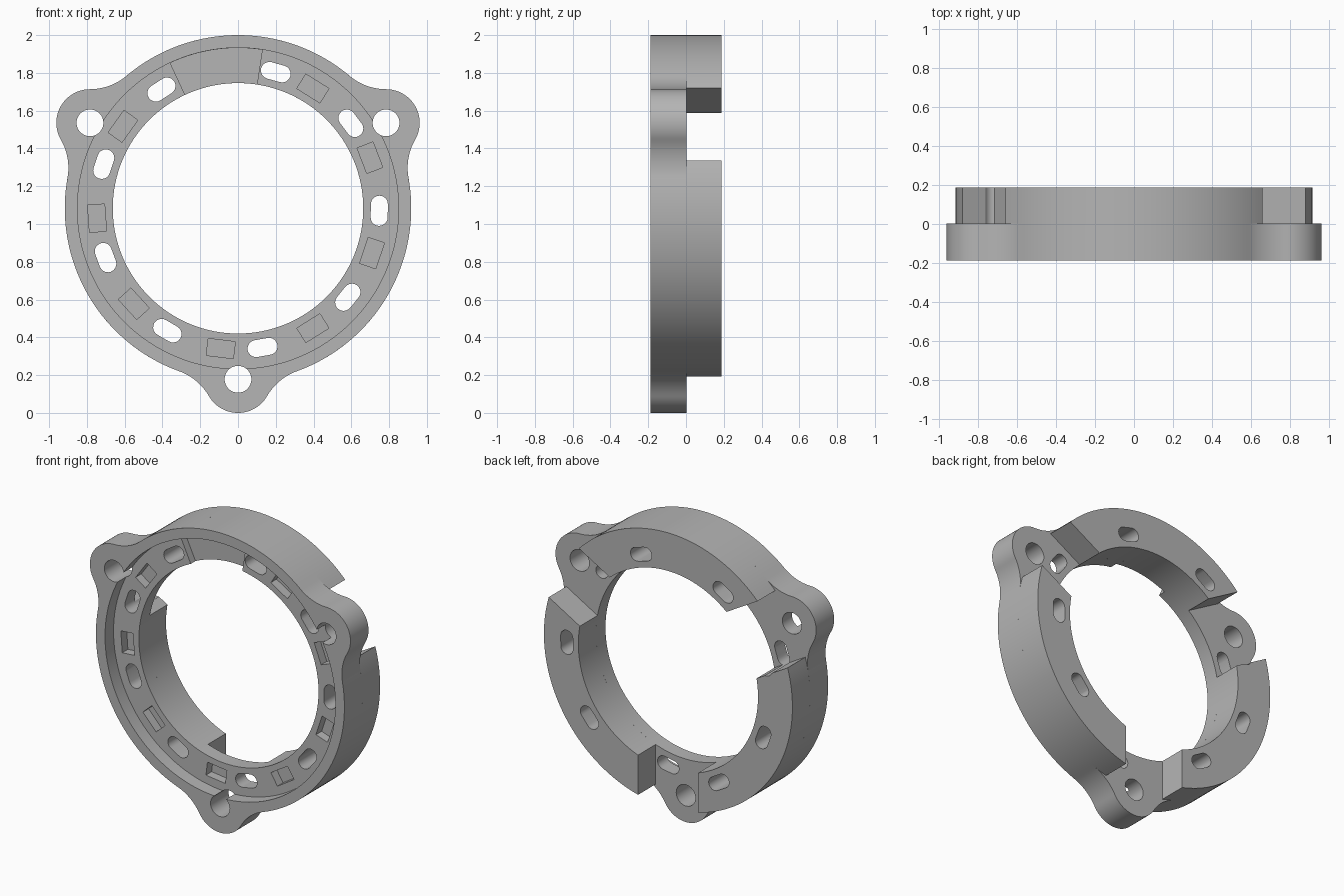
import bpy, bmesh
from math import sin, cos, asin, acos, atan2, hypot, radians, degrees

if "Cube" in bpy.data.objects:
    bpy.data.objects.remove(bpy.data.objects["Cube"])

# Main dimensions
CZ = 1.083                     # height of the ring axis
FRONT, STEP, BACK = -0.188, 0.002, 0.188
OUTER, INNER, RECESS = 0.917, 0.663, 0.85
EAR_DIST, EAR_R, HOLE_R, FILLET = 0.905, 0.178, 0.071, 0.3
GAP = 0.222                    # half width of the gaps behind the ears
MID = 0.748                    # radius of the slot and pocket circle
EARS = (30, 150, 270)
RECESS_Y, WEDGE_Y, POCKET_Y = FRONT + 0.09, FRONT + 0.14, FRONT + 0.15

grey = bpy.data.materials.new("plain grey")
grey.use_nodes = True
colour = (0.46, 0.46, 0.46, 1)
grey.diffuse_color = colour
grey.node_tree.nodes["Principled BSDF"].inputs["Base Color"].default_value = colour


def arc(cx, cy, r, a0, a1, n):
    """Points along an arc, angles in degrees."""
    steps = [radians(a0 + (a1 - a0) * i / n) for i in range(n + 1)]
    return [(cx + r * cos(a), cy + r * sin(a)) for a in steps]


def circle(cx, cy, r, n):
    return arc(cx, cy, r, 0, 360, n)[:-1]


def turn(points, angle):
    c, s = cos(radians(angle)), sin(radians(angle))
    return [(x * c - y * s, x * s + y * c) for x, y in points]


def prism(name, outlines, y0, y1):
    """Extrude flat outlines along y about the ring axis."""
    bm = bmesh.new()
    for pts in outlines:
        front = [bm.verts.new((x, y0, z + CZ)) for x, z in pts]
        back = [bm.verts.new((x, y1, z + CZ)) for x, z in pts]
        bm.faces.new(front)
        bm.faces.new(back[::-1])
        for i in range(len(pts)):
            j = (i + 1) % len(pts)
            bm.faces.new((front[j], front[i], back[i], back[j]))
    bmesh.ops.recalc_face_normals(bm, faces=bm.faces[:])
    mesh = bpy.data.meshes.new(name)
    bm.to_mesh(mesh)
    bm.free()
    obj = bpy.data.objects.new(name, mesh)
    bpy.context.collection.objects.link(obj)
    mesh.materials.append(grey)
    return obj


def cut(obj, cutters):
    bpy.context.view_layer.objects.active = obj
    for cutter in cutters:
        mod = obj.modifiers.new("cut", 'BOOLEAN')
        mod.operation, mod.solver, mod.object = 'DIFFERENCE', 'EXACT', cutter
        bpy.ops.object.modifier_apply(modifier=mod.name)


# Outline of the front plate: ring arcs blended into three ears
far, near = OUTER + FILLET, EAR_R + FILLET
phi = acos((EAR_DIST**2 + far**2 - near**2) / (2 * EAR_DIST * far))
fx, fy = far * cos(phi), far * sin(phi)
psi, phi = degrees(atan2(fy, fx - EAR_DIST)), degrees(phi)
outline = []
for a in EARS:
    ear = arc(fx, -fy, FILLET, 180 - phi, 180 - psi, 14)
    ear += arc(EAR_DIST, 0, EAR_R, -psi, psi, 28)[1:]
    ear += arc(fx, fy, FILLET, psi - 180, phi - 180, 14)[1:]
    ear += arc(0, 0, OUTER, phi, 120 - phi, 40)[1:-1]
    outline += turn(ear, a)
plate = prism("front_plate", [outline], FRONT, STEP)

# Three thick segments on the back, with parallel-sided gaps at the ears
out_a, in_a = degrees(asin(GAP / OUTER)), degrees(asin(GAP / INNER))
segment = (arc(0, 0, OUTER, out_a, 120 - out_a, 44)
           + arc(0, 0, INNER, 120 - in_a, in_a, 36))
segments = prism("back_segments", [turn(segment, a) for a in EARS], STEP, BACK)

# Cutters
slot = arc(MID, 0.035, 0.045, 0, 180, 10) + arc(MID, -0.035, 0.045, 180, 360, 10)
slots = prism("slot_cutter", [turn(slot, a) for a in
              (74.5, 37, -1, -39, -80, -120, -159.6, 161.8, 122.8)], -1, 1)
w, h = 0.045, 0.072
pocket = [(MID - w, -h), (MID + w, -h), (MID + w, h), (MID - w, h)]
pockets = prism("pocket_cutter", [turn(pocket, a) for a in
                (58, 21, -18.5, -58, -97, -137.5, -176, 144.5)], -1, POCKET_Y)
bolts = prism("bolt_cutter", [turn(circle(EAR_DIST, 0, HOLE_R, 32), a) for a in EARS], -1, 1)
bore = prism("bore_cutter", [circle(0, 0, INNER, 128)], -1, 1)
recess = prism("recess_cutter", [circle(0, 0, RECESS, 128)], -1, RECESS_Y)
wedge = prism("wedge_cutter", [arc(0, 0, RECESS - 0.001, 81.3, 115, 16)
                               + arc(0, 0, 0.6, 115, 81.3, 16)], -1, WEDGE_Y)

cutters = [recess, bore, wedge, pockets, slots, bolts]
cut(plate, cutters)
cut(segments, [slots])
for c in cutters:
    bpy.data.objects.remove(c)

# Smooth curved walls, sharp rims
bpy.ops.object.select_all(action='DESELECT')
for obj in (plate, segments):
    obj.select_set(True)
bpy.context.view_layer.objects.active = plate
bpy.ops.object.shade_smooth_by_angle(angle=radians(30))
